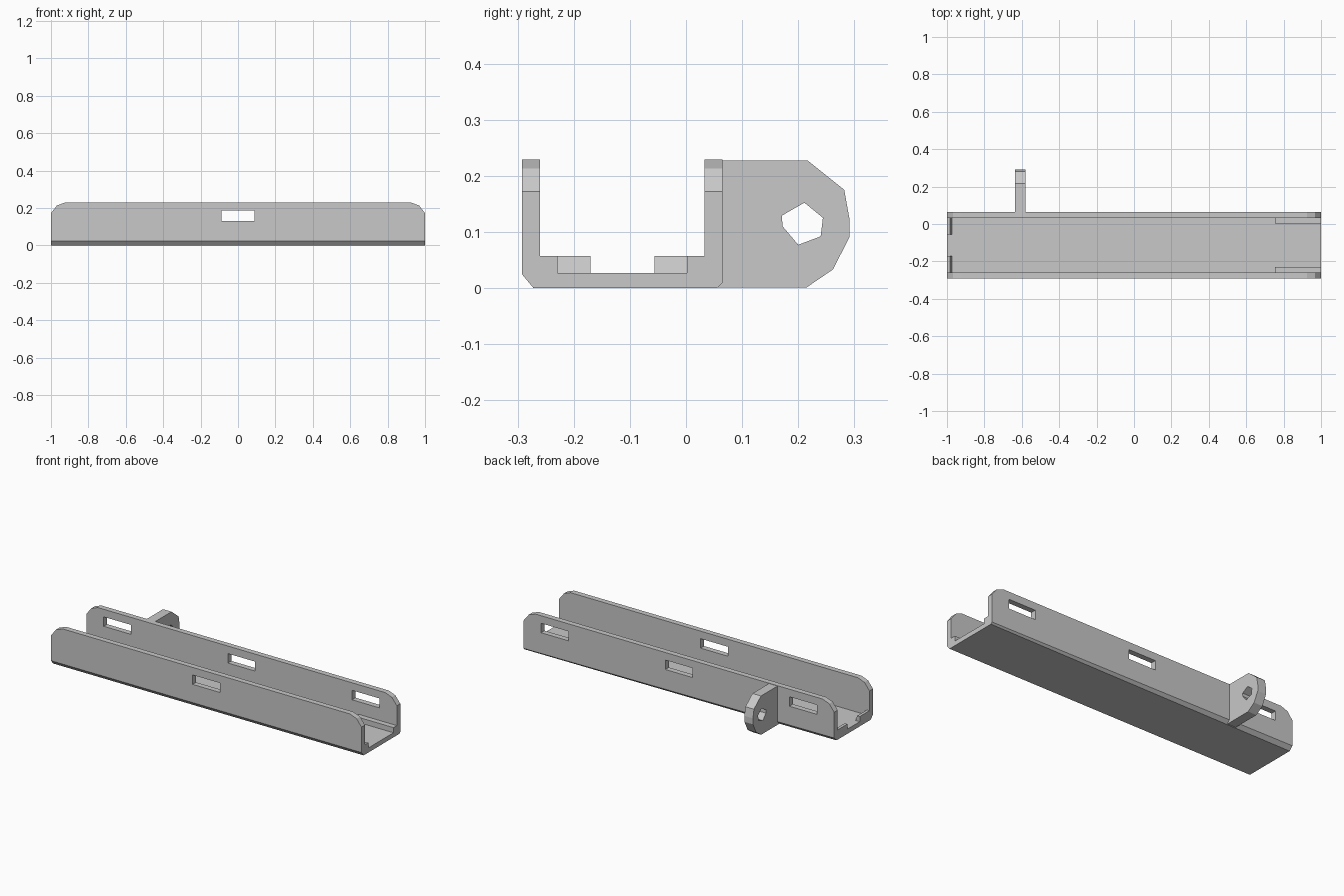
import bpy
import bmesh

cube = bpy.data.objects.get("Cube")
if cube:
    bpy.data.objects.remove(cube, do_unlink=True)

grey = bpy.data.materials.new("light grey")
grey.use_nodes = True
GREY = (0.58, 0.58, 0.58, 1)
grey.diffuse_color = GREY
for node in grey.node_tree.nodes:
    if node.type == 'BSDF_PRINCIPLED':
        node.inputs["Base Color"].default_value = GREY


def prism(name, axis, start, end, outline, end_outline=None):
    """Closed prism along x (outline in y, z) or along y (outline in x, z)."""
    def place(t, p):
        return (t, p[0], p[1]) if axis == 'x' else (p[0], t, p[1])
    bm = bmesh.new()
    a = [bm.verts.new(place(start, p)) for p in outline]
    b = [bm.verts.new(place(end, p)) for p in end_outline or outline]
    bm.faces.new(a)
    bm.faces.new(b[::-1])
    n = len(a)
    for i in range(n):
        j = (i + 1) % n
        bm.faces.new((a[i], b[i], b[j], a[j]))
    bmesh.ops.recalc_face_normals(bm, faces=bm.faces)
    mesh = bpy.data.meshes.new(name)
    bm.to_mesh(mesh)
    bm.free()
    mesh.materials.append(grey)
    obj = bpy.data.objects.new(name, mesh)
    bpy.context.collection.objects.link(obj)
    return obj


def cut(target, cutter):
    """Subtract the cutter and discard it."""
    mod = target.modifiers.new("cut", 'BOOLEAN')
    mod.operation = 'DIFFERENCE'
    mod.solver = 'EXACT'
    mod.object = cutter
    bpy.context.view_layer.objects.active = target
    bpy.ops.object.modifier_apply(modifier=mod.name)
    bpy.data.objects.remove(cutter, do_unlink=True)


def rect(u0, u1, v0, v1):
    return [(u0, v0), (u1, v0), (u1, v1), (u0, v1)]


FRONT, FRONT_IN, BACK_IN, BACK = -0.292, -0.26, 0.033, 0.065
TOP, FLOOR, LEDGE = 0.229, 0.027, 0.057
MIDDLE = (FRONT_IN + BACK_IN) / 2
HALF = (BACK_IN - FRONT_IN) / 2


# Channel: U section whose rear bottom chamfer narrows towards the left end
def section(chamfer):
    return [(FRONT, TOP), (FRONT, 0.024), (FRONT + 0.02, 0),
            (BACK - chamfer, 0), (BACK, chamfer), (BACK, TOP),
            (BACK_IN, TOP), (BACK_IN, FLOOR), (FRONT_IN, FLOOR), (FRONT_IN, TOP)]


channel = prism("channel", 'x', -1, 1, section(0.022), section(0.009))

# Rounded upper corners at both ends of the walls
for s in (-1, 1):
    corner = [(1.1, 0.13), (1.005, 0.13), (1, 0.172), (0.968, 0.213),
              (0.925, TOP), (0.88, 0.235), (0.88, 0.3), (1.1, 0.3)]
    cut(channel, prism("corner_cutter", 'y', -0.4, 0.2,
                       [(s * x, z) for x, z in corner]))

# Slots: one through both walls, two more in the back wall
for x, y0 in ((0, -0.4), (-0.8, -0.1), (0.8, -0.1)):
    cut(channel, prism("slot_cutter", 'y', y0, 0.2,
                       rect(x - 0.088, x + 0.088, 0.13, 0.185)))

# Ledges at the left end and sloped stops at the right end
for side, s in (("front", -1), ("back", 1)):
    wall = MIDDLE + s * HALF
    prism(side + "_ledge", 'x', 0.755, 1,
          rect(wall, wall - s * 0.031, FLOOR, LEDGE))
    prism(side + "_stop", 'y', wall, MIDDLE + s * 0.057,
          [(-1, FLOOR), (-0.973, FLOOR), (-0.983, LEDGE), (-1, LEDGE)])

# Rear mounting lug with its faceted hole
lug = prism("mounting_lug", 'x', -0.635, -0.58,
            [(0.05, 0.001), (0.215, 0.001), (0.262, 0.033), (0.291, 0.09),
             (0.291, 0.125), (0.282, 0.175), (0.217, 0.227), (0.05, 0.227)])
cut(lug, prism("hole_cutter", 'x', -0.7, -0.5,
               [(0.171, 0.129), (0.211, 0.152), (0.244, 0.125),
                (0.24, 0.092), (0.2, 0.077), (0.172, 0.11)]))
